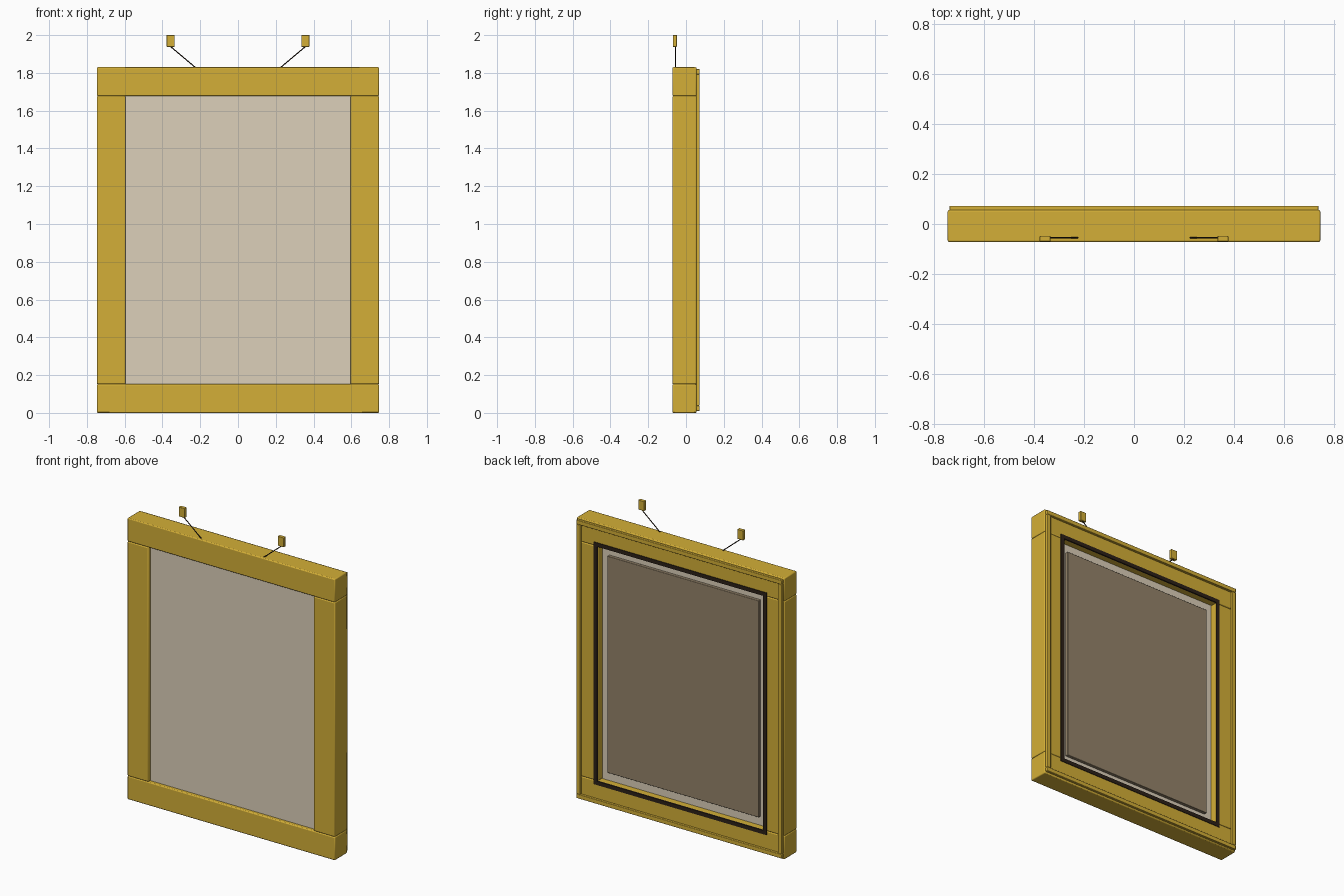
import bpy, bmesh
from mathutils import Vector

if "Cube" in bpy.data.objects:
    bpy.data.objects.remove(bpy.data.objects["Cube"])


def material(name, rgb):
    # sRGB bytes to linear viewport colour
    lin = [((c / 255 + 0.055) / 1.055) ** 2.4 for c in rgb]
    m = bpy.data.materials.new(name)
    m.diffuse_color = (*lin, 1)
    m.use_nodes = True
    m.node_tree.nodes["Principled BSDF"].inputs["Base Color"].default_value = m.diffuse_color
    return m


GOLD = material("gold", (212, 175, 55))
PAPER = material("pale_panel", (220, 208, 186))
BROWN = material("backing_brown", (148, 131, 106))
DARK = material("dark_trim", (44, 33, 24))


def finish(bm, name, mat):
    me = bpy.data.meshes.new(name)
    bm.to_mesh(me)
    bm.free()
    me.materials.append(mat)
    ob = bpy.data.objects.new(name, me)
    bpy.context.collection.objects.link(ob)
    return ob


def box(name, x, y, z, mat, bevel=0.0):
    # box from (min, max) ranges, optionally with rounded edges
    bm = bmesh.new()
    bmesh.ops.create_cube(bm, size=1)
    for v in bm.verts:
        v.co = [(r[0] + r[1]) / 2 + c * (r[1] - r[0]) for r, c in zip((x, y, z), v.co)]
    ob = finish(bm, name, mat)
    if bevel:
        mod = ob.modifiers.new("soft_edges", "BEVEL")
        mod.width, mod.segments = bevel, 2
    return ob


def rod(name, a, b, r, mat):
    a, b = Vector(a), Vector(b)
    bm = bmesh.new()
    bmesh.ops.create_cone(bm, cap_ends=True, segments=8, radius1=r, radius2=r, depth=(b - a).length)
    ob = finish(bm, name, mat)
    ob.location = (a + b) / 2
    ob.rotation_euler = (b - a).to_track_quat("Z", "Y").to_euler()
    return ob


def border(name, hx, z0, z1, w, y, mat, bevel=0.0):
    # four bars: full-width top and bottom, uprights between them
    box(name + "_bottom", (-hx, hx), y, (z0, z0 + w), mat, bevel)
    box(name + "_top", (-hx, hx), y, (z1 - w, z1), mat, bevel)
    for s, side in ((-1, "left"), (1, "right")):
        x = sorted((s * hx, s * (hx - w)))
        box(f"{name}_{side}", x, y, (z0 + w, z1 - w), mat, bevel)


# main frame, raised back lip and dark trim round the opening
border("frame", 0.747, 0.0, 1.83, 0.152, (-0.072, 0.056), GOLD, 0.006)
border("back_lip", 0.74, 0.01, 1.82, 0.028, (0.054, 0.072), GOLD, 0.003)
border("rear_trim", 0.622, 0.127, 1.703, 0.025, (0.05, 0.06), DARK)

# recessed panel and its smaller backing board
box("panel", (-0.6, 0.6), (-0.048, 0.01), (0.15, 1.68), PAPER)
box("backing_board", (-0.545, 0.545), (0.008, 0.03), (0.21, 1.62), BROWN, 0.003)

# hanging wires and wall tabs
for s, side in ((-1, "left"), (1, "right")):
    rod("hanging_wire_" + side, (s * 0.22, -0.055, 1.824), (s * 0.36, -0.055, 1.942), 0.003, DARK)
    box("wall_tab_" + side, sorted((s * 0.335, s * 0.378)), (-0.07, -0.048), (1.938, 2.0), GOLD, 0.002)

for ob in bpy.data.objects:
    bpy.context.view_layer.objects.active = ob
    ob.select_set(True)
bpy.ops.object.shade_smooth_by_angle()
